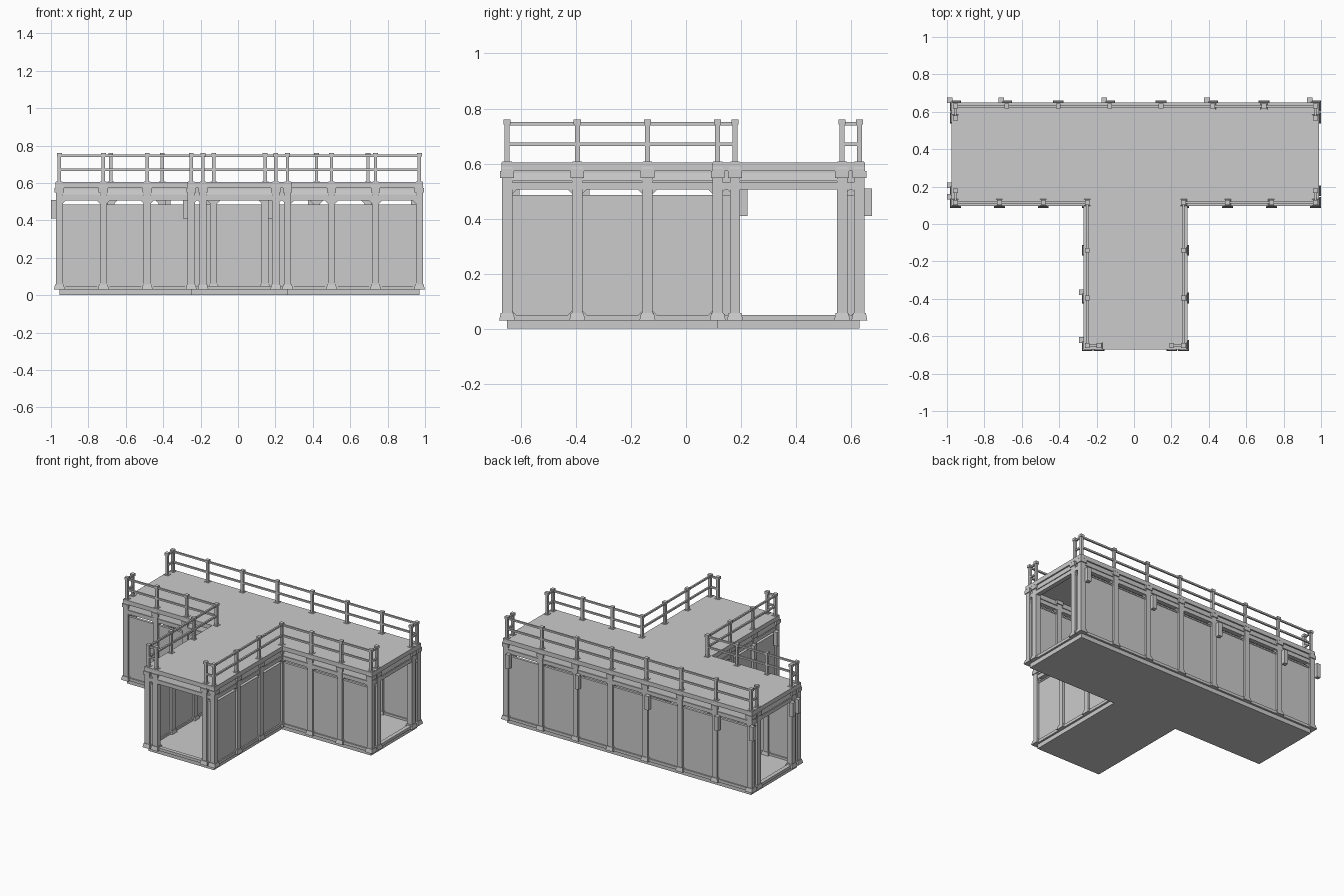
import bpy, bmesh
from mathutils import Vector, Matrix

cube = bpy.data.objects.get("Cube")
if cube:
    bpy.data.objects.remove(cube)

mat = bpy.data.materials.new("plain grey")
mat.use_nodes = True
grey = (0.6, 0.6, 0.6, 1)
mat.diffuse_color = grey
mat.node_tree.nodes["Principled BSDF"].inputs["Base Color"].default_value = grey

# Corridor centre lines: crossbar and stem limits
L, R, SL, SR = -0.955, 0.97, -0.25, 0.265
F, M, B = -0.65, 0.115, 0.63
DOOR = 0.063          # distance from corner post to door jamb
parts = {}


def part(name):
    return parts.setdefault(name, bmesh.new())


def box(name, mtx, x, y, z, taper=0.0):
    """Box between (low, high) ranges; taper shrinks the top on each side."""
    pts = []
    for zz, t in ((z[0], 0), (z[1], taper)):
        pts += [(x[0] + t, y[0] + t, zz), (x[1] - t, y[0] + t, zz),
                (x[1] - t, y[1] - t, zz), (x[0] + t, y[1] - t, zz)]
    bm = part(name)
    v = [bm.verts.new(mtx @ Vector(p)) for p in pts]
    bm.faces.new(v[3::-1])
    bm.faces.new(v[4:])
    for i in range(4):
        j = (i + 1) % 4
        bm.faces.new((v[i], v[j], v[j + 4], v[i + 4]))


def block(name, mtx, x, half, z, taper=0.0):
    box(name, mtx, (x - half, x + half), (-half, half), z, taper)


def slab(name, o, z0, z1):
    """T-shaped slab grown outwards by o."""
    outline = [(L - o, B + o), (L - o, M - o), (SL - o, M - o), (SL - o, F - o),
               (SR + o, F - o), (SR + o, M - o), (R + o, M - o), (R + o, B + o)]
    bm = part(name)
    face = bm.faces.new([bm.verts.new((x, y, z0)) for x, y in outline])
    top = bmesh.ops.extrude_face_region(bm, geom=[face])["geom"]
    bmesh.ops.translate(bm, vec=(0, 0, z1 - z0),
                        verts=[g for g in top if isinstance(g, bmesh.types.BMVert)])


def gusset(mtx, x, z, dx, dz):
    """Small corner fillet of a bay opening."""
    bm = part("bay_corners")
    tri = ((x, z), (x + dx, z), (x, z + dz))
    a, b = [[bm.verts.new(mtx @ Vector((px, y, pz))) for px, pz in tri]
            for y in (-0.012, 0.012)]
    bm.faces.new(a)
    bm.faces.new(b[::-1])
    for i in range(3):
        j = (i + 1) % 3
        bm.faces.new((a[i], b[i], b[j], a[j]))


posts_done = set()


def post(mtx, x):
    """Wall column and the railing post above it."""
    p = mtx @ Vector((x, 0, 0))
    key = (round(p.x, 2), round(p.y, 2))
    if key in posts_done:
        return
    posts_done.add(key)
    block("columns", mtx, x, 0.019, (0.03, 0.575))
    block("column_bases", mtx, x, 0.029, (0.03, 0.058), 0.006)
    block("column_caps", mtx, x, 0.025, (0.548, 0.573))
    block("railing_posts", mtx, x, 0.009, (0.6, 0.75))
    block("railing_caps", mtx, x, 0.013, (0.742, 0.76))
    block("railing_feet", mtx, x, 0.021, (0.58, 0.607), 0.004)


def bay(mtx, x0, x1, filled=True):
    a, b = x0 + 0.018, x1 - 0.018
    box("sills", mtx, (a, b), (-0.014, 0.014), (0.03, 0.05))
    box("lintels", mtx, (a, b), (-0.016, 0.016), (0.505, 0.532))
    box("lintel_backing", mtx, (a, b), (-0.01, 0.01), (0.53, 0.576))
    if b - a > 0.1:
        box("lintel_plates", mtx, (a, b), (-0.016, 0.016), (0.537, 0.565), 0.006)
    if not filled:
        return
    box("wall_panels", mtx, (a, b), (-0.005, 0.005), (0.045, 0.485))
    box("panel_top_rails", mtx, (a, b), (-0.009, 0.009), (0.475, 0.485))
    c = min(0.016, (b - a) / 3)
    for x, dx in ((a, c), (b, -c)):
        gusset(mtx, x, 0.05, dx, c)
        gusset(mtx, x, 0.505, dx, -c)
    for z in (0.67, 0.745):
        box("railings", mtx, (x0, x1), (-0.006, 0.006), (z - 0.006, z + 0.006))


def lamp(mtx, x, side):
    """Small hanging wall lamp beside a column."""
    lo, hi = sorted((side * 0.017, side * 0.045))
    box("lamps", mtx, (x - 0.015, x + 0.015), (lo, hi), (0.41, 0.51))


def wall(start, end, bays=3, door=False, lamps=(), inner=(), shift=0.03):
    """Wall walked clockwise, so local +y points outside."""
    a, b = Vector((*start, 0)), Vector((*end, 0))
    d = (b - a).normalized()
    n = Vector((0, 0, 1)).cross(d)
    mtx = Matrix.Translation(a) @ Matrix((d, n, (0, 0, 1))).transposed().to_4x4()
    length = (b - a).length
    if door:
        xs = [0, DOOR, length - DOOR, length]
    else:
        xs = [length * i / bays for i in range(bays + 1)]
    for x in xs:
        post(mtx, x)
    for i, (x0, x1) in enumerate(zip(xs, xs[1:])):
        bay(mtx, x0, x1, not (door and i == 1))
    for i in lamps:
        lamp(mtx, xs[i] + shift, 1)
    for i in inner:
        lamp(mtx, xs[i] - shift, -1)


# Floor and roof
slab("floor", 0.0, 0.0, 0.035)
slab("roof", 0.02, 0.573, 0.604)

# Closed walls
wall((L, B), (R, B), 7, lamps=(0, 1, 3, 5, 7), inner=(2, 4, 6), shift=-0.03)
wall((R, M), (SR, M))
wall((SR, M), (SR, F))
wall((SL, F), (SL, M), lamps=(0, 1))
wall((SL, M), (L, M))

# Open ends with door jambs
wall((R, B), (R, M), door=True)
wall((SR, F), (SL, F), door=True)
wall((L, M), (L, B), door=True, lamps=(0, 1))

for name, bm in parts.items():
    bmesh.ops.recalc_face_normals(bm, faces=bm.faces)
    mesh = bpy.data.meshes.new(name)
    bm.to_mesh(mesh)
    bm.free()
    mesh.materials.append(mat)
    bpy.context.collection.objects.link(bpy.data.objects.new(name, mesh))
